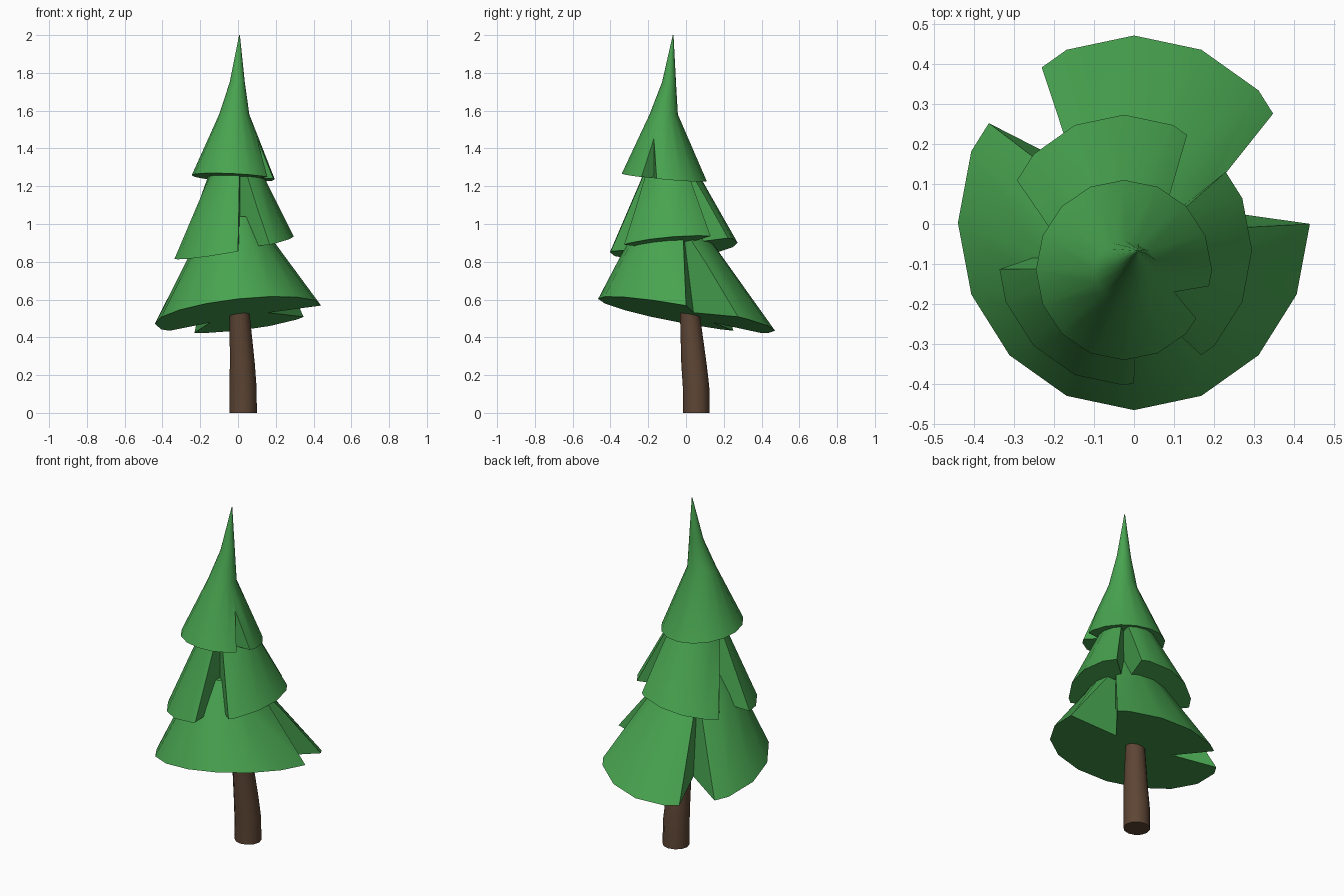
import bpy, bmesh, math
from mathutils import Vector

if "Cube" in bpy.data.objects:
    bpy.data.objects.remove(bpy.data.objects["Cube"])


def material(name, color):
    m = bpy.data.materials.new(name)
    m.diffuse_color = color
    m.use_nodes = True
    m.node_tree.nodes["Principled BSDF"].inputs["Base Color"].default_value = m.diffuse_color
    return m


green = material("needles", (0.065, 0.37, 0.08, 1))
brown = material("bark", (0.11, 0.06, 0.035, 1))


def mesh_object(name, bm, mat=None):
    bmesh.ops.recalc_face_normals(bm, faces=bm.faces)
    me = bpy.data.meshes.new(name)
    bm.to_mesh(me)
    bm.free()
    ob = bpy.data.objects.new(name, me)
    bpy.context.collection.objects.link(ob)
    if mat:
        me.materials.append(mat)
    return ob


def loft(name, rings, n, mat, tilt=(0, 0)):
    """Closed stack of rings (cx, cy, z, rx, ry); the first ring is tilted."""
    bm = bmesh.new()
    loops = []
    for i, (cx, cy, z, rx, ry) in enumerate(rings):
        loop = []
        for k in range(n):
            a = 2 * math.pi * k / n
            x, y = cx + rx * math.cos(a), cy + ry * math.sin(a)
            dz = tilt[0] * x + tilt[1] * y if i == 0 else 0
            loop.append(bm.verts.new((x, y, z + dz)))
        loops.append(loop)
    for lo, hi in zip(loops, loops[1:]):
        for k in range(n):
            j = (k + 1) % n
            bm.faces.new((lo[k], lo[j], hi[j], hi[k]))
    bm.faces.new(loops[0][::-1])
    bm.faces.new(loops[-1])
    return mesh_object(name, bm, mat)


def cut_notch(ob, a, p, b, z_rim, lean):
    """Wedge cut with rim corners a and b and inner corner p; the a wall leans back."""
    a, p, b = Vector(a), Vector(p), Vector(b)
    a_out, b_out = p + (a - p) * 1.6, p + (b - p) * 1.6
    along = (p - b).normalized() * lean
    bm = bmesh.new()
    loops = []
    for z in (z_rim - 0.3, z_rim + 0.75):
        s = along * (z - z_rim)
        loops.append([bm.verts.new((q.x, q.y, z)) for q in (a_out + s, p + s, b_out)])
    lo, hi = loops
    bm.faces.new(lo)
    bm.faces.new(hi)
    for k in range(3):
        j = (k + 1) % 3
        bm.faces.new((lo[k], lo[j], hi[j], hi[k]))
    cutter = mesh_object("notch_cutter", bm)
    cutter.hide_render = True
    mod = ob.modifiers.new("notch", 'BOOLEAN')
    mod.operation = 'DIFFERENCE'
    mod.solver = 'EXACT'
    mod.object = cutter
    bpy.context.view_layer.objects.active = ob
    bpy.ops.object.modifier_apply(modifier=mod.name)
    bpy.data.objects.remove(cutter)


def smooth(ob):
    bpy.ops.object.select_all(action='DESELECT')
    ob.select_set(True)
    bpy.context.view_layer.objects.active = ob
    bpy.ops.object.shade_smooth_by_angle(angle=math.radians(35))


# Leaning trunk
trunk = loft("trunk", [(0.027, 0.055, 0, 0.073, 0.07),
                       (0.026, 0.053, 0.14, 0.072, 0.07),
                       (0.023, 0.042, 0.26, 0.066, 0.067),
                       (0.008, 0.02, 0.53, 0.053, 0.052),
                       (0.0, 0.0, 0.75, 0.05, 0.05)], 12, brown)
smooth(trunk)

# Foliage tiers: rings, tilt of the underside, notches (a, p, b, rim height, lean)
tiers = {
    "lower_branches": (
        [(0, 0.003, 0.52, 0.44, 0.468), (-0.015, -0.085, 0.9, 0.21, 0.225),
         (-0.015, -0.095, 1.04, 0.13, 0.13)], (0.11, -0.18),
        [((0.44, 0), (0.156, 0.035), (0.355, 0.285), 0.57, 0.16),
         ((-0.36, 0.25), (-0.15, 0.148), (-0.23, 0.39), 0.44, 0.16)]),
    "middle_branches": (
        [(-0.025, -0.065, 0.885, 0.32, 0.338), (-0.01, -0.077, 1.23, 0.157, 0.163),
         (-0.01, -0.09, 1.5, 0.05, 0.05)], (0.18, 0.075),
        [((0, -0.395), (0.01, -0.18), (0.17, -0.33), 0.86, 0),
         ((0.235, 0.135), (0.068, 0), (0.135, 0.23), 0.93, 0.04),
         ((-0.34, -0.115), (-0.18, -0.055), (-0.30, 0.12), 0.82, 0.15)]),
    "top_branches": (
        [(-0.025, -0.115, 1.235, 0.22, 0.225), (-0.02, -0.118, 1.58, 0.08, 0.075),
         (-0.004, -0.09, 1.75, 0.04, 0.037), (0.008, -0.068, 2.0, 0.002, 0.002)],
        (-0.05, -0.09),
        [((0.19, -0.155), (0.10, -0.17), (0.155, -0.235), 1.24, 0)]),
}
for name, (rings, tilt, notches) in tiers.items():
    tier = loft(name, rings, 16, green, tilt)
    for notch in notches:
        cut_notch(tier, *notch)
    smooth(tier)
